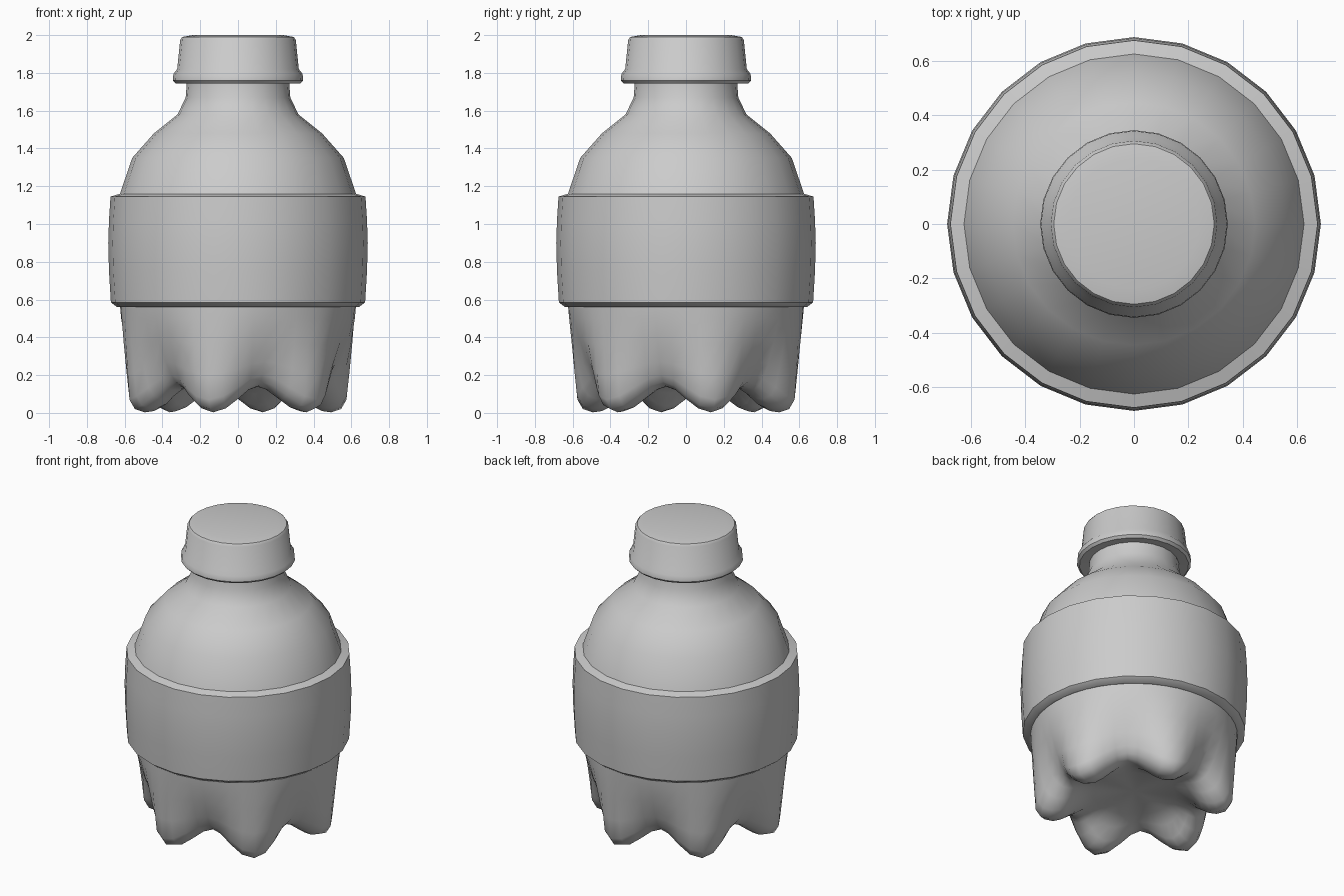
import bpy, bmesh
from math import cos, sin, pi, radians

if "Cube" in bpy.data.objects:
    bpy.data.objects.remove(bpy.data.objects["Cube"])


def loft(name, rows, n, point):
    """Revolved surface: point(row, angle) gives (r, z); r = 0 rows become one pole."""
    bm = bmesh.new()
    rings = []
    for row in rows:
        if point(row, 0)[0] < 1e-6:
            rings.append([bm.verts.new((0, 0, point(row, 0)[1]))] * n)
            continue
        ring = []
        for i in range(n):
            a = 2 * pi * i / n
            r, z = point(row, a)
            ring.append(bm.verts.new((r * cos(a), r * sin(a), z)))
        rings.append(ring)
    for lo, hi in zip(rings, rings[1:]):
        for i in range(n):
            j = (i + 1) % n
            quad = list(dict.fromkeys((lo[i], lo[j], hi[j], hi[i])))
            if len(quad) > 2:
                bm.faces.new(quad)
    bm.normal_update()
    mesh = bpy.data.meshes.new(name)
    bm.to_mesh(mesh)
    bm.free()
    ob = bpy.data.objects.new(name, mesh)
    bpy.context.collection.objects.link(ob)
    bpy.ops.object.select_all(action='DESELECT')
    ob.select_set(True)
    bpy.context.view_layer.objects.active = ob
    bpy.ops.object.shade_smooth_by_angle(angle=radians(42))
    return ob


def plain(row, a):
    return row


# Label band, shoulder and neck
body = [(0.62, 0.56), (0.64, 0.56), (0.673, 0.585), (0.683, 0.75), (0.687, 0.9),
        (0.683, 1.02), (0.675, 1.145), (0.625, 1.16), (0.56, 1.35), (0.445, 1.48),
        (0.32, 1.58), (0.277, 1.67), (0.27, 1.76)]
loft("bottle_body", body, 24, plain)

# Screw cap with flange
cap = [(0.27, 1.75), (0.33, 1.745), (0.345, 1.76), (0.342, 1.795), (0.322, 1.82),
       (0.306, 1.975), (0.295, 1.99), (0.24, 2.0), (0, 2.0)]
loft("screw_cap", cap, 24, plain)

# Six-footed base: each row blends a foot profile with a groove profile
base = [((0, 0.17), (0, 0.17)),
        ((0.25, 0.15), (0.25, 0.155)),
        ((0.35, 0.105), (0.33, 0.145)),
        ((0.41, 0.035), (0.38, 0.14)),
        ((0.46, 0.01), (0.41, 0.14)),
        ((0.51, 0.003), (0.44, 0.145)),
        ((0.565, 0.02), (0.47, 0.165)),
        ((0.595, 0.07), (0.50, 0.20)),
        ((0.604, 0.20), (0.54, 0.27)),
        ((0.614, 0.36), (0.585, 0.39)),
        ((0.622, 0.50), (0.615, 0.50)),
        ((0.625, 0.57), (0.625, 0.57))]


def petal(row, a):
    (r0, z0), (r1, z1) = row
    w = (1 - cos(6 * (a - radians(15)))) / 2
    return r0 + (r1 - r0) * w, z0 + (z1 - z0) * w


loft("footed_base", base, 48, petal)
